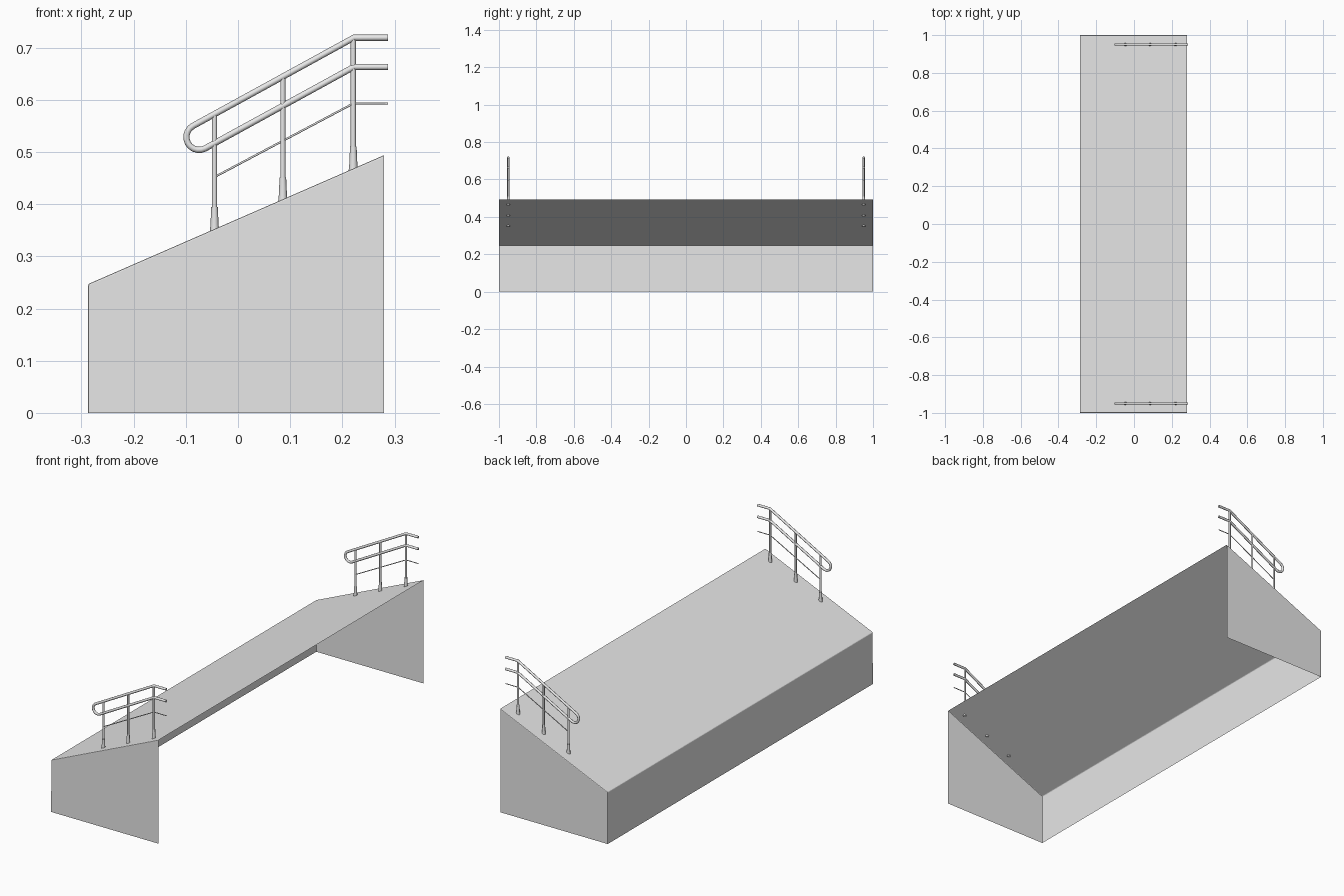
import bpy, bmesh, math
from mathutils import Vector

cube = bpy.data.objects.get("Cube")
if cube:
    bpy.data.objects.remove(cube, do_unlink=True)

grey = bpy.data.materials.new("light grey")
grey.use_nodes = True
grey.diffuse_color = (0.8, 0.8, 0.8, 1)
grey.node_tree.nodes["Principled BSDF"].inputs["Base Color"].default_value = (0.8, 0.8, 0.8, 1)

LOW_X, HIGH_X, LOW_Z, HIGH_Z = -0.287, 0.28, 0.247, 0.494
RAIL_Y = 0.95


def slope_z(x):
    return LOW_Z + (HIGH_Z - LOW_Z) * (x - LOW_X) / (HIGH_X - LOW_X)


def tube(name, points, radius, y, scales=None):
    """Round tube through (x, z) points at depth y, with optional radius scales."""
    curve = bpy.data.curves.new(name, "CURVE")
    curve.dimensions = "3D"
    curve.bevel_depth = radius
    curve.bevel_resolution = 2
    curve.use_fill_caps = True
    spline = curve.splines.new("POLY")
    spline.points.add(len(points) - 1)
    for i, (x, z) in enumerate(points):
        spline.points[i].co = (x, y, z, 1)
        spline.points[i].radius = scales[i] if scales else 1
    obj = bpy.data.objects.new(name, curve)
    bpy.context.collection.objects.link(obj)
    curve.materials.append(grey)
    # Turn the curve into a mesh with crisp caps
    bpy.ops.object.select_all(action="DESELECT")
    obj.select_set(True)
    bpy.context.view_layer.objects.active = obj
    bpy.ops.object.convert(target="MESH")
    bpy.ops.object.shade_smooth_by_angle(angle=math.radians(50))


# Sloped shell: top, low wall and two ends; open underneath and on the high side
bm = bmesh.new()
near, far = [[bm.verts.new((x, y, z)) for x, z in
              ((LOW_X, 0), (LOW_X, LOW_Z), (HIGH_X, HIGH_Z), (HIGH_X, 0))]
             for y in (-1, 1)]
bm.faces.new(near)
bm.faces.new(far)
for a in (0, 1):
    bm.faces.new((near[a], near[a + 1], far[a + 1], far[a]))
bmesh.ops.recalc_face_normals(bm, faces=bm.faces)
top = max(bm.faces, key=lambda f: f.calc_center_median().z)
if top.normal.z < 0:
    bmesh.ops.reverse_faces(bm, faces=bm.faces)
bmesh.ops.bevel(bm, geom=[e for e in bm.edges if len(e.link_faces) == 2],
                offset=0.003, segments=2, profile=0.5, affect="EDGES")
mesh = bpy.data.meshes.new("sloped_shell")
bm.to_mesh(mesh)
bm.free()
mesh.materials.append(grey)
bpy.context.collection.objects.link(bpy.data.objects.new("sloped_shell", mesh))

# Handrail path: upper bar, round return loop, lower bar
start, end = Vector((-0.083, 0.552)), Vector((-0.068, 0.511))
centre = Vector((-0.0745, 0.5285))
loop = []
for i in range(11):
    a = math.radians(118 + 180 * i / 10)
    loop.append(centre + 0.0245 * Vector((math.cos(a), math.sin(a))))
handrail = [(0.287, 0.719), (0.222, 0.719)] + [tuple(p) for p in loop] + \
           [(0.222, 0.663), (0.287, 0.663)]

# Matching railings at both ends
for side, y in (("front", -RAIL_Y), ("back", RAIL_Y)):
    tube(side + "_handrail", handrail, 0.006, y)
    tube(side + "_thin_rail", [(-0.045, 0.452), (0.221, 0.593), (0.287, 0.593)], 0.002, y)
    for label, x, head in (("low", -0.045, 0.57), ("middle", 0.086, 0.643), ("high", 0.221, 0.716)):
        foot = slope_z(x)
        tube(f"{side}_{label}_post", [(x, foot - 0.004), (x, head)], 0.005, y)
        tube(f"{side}_{label}_post_sleeve",
             [(x, foot - 0.004), (x, foot + 0.008), (x, foot + 0.042)],
             0.006, y, (1.5, 1.3, 1.05))
